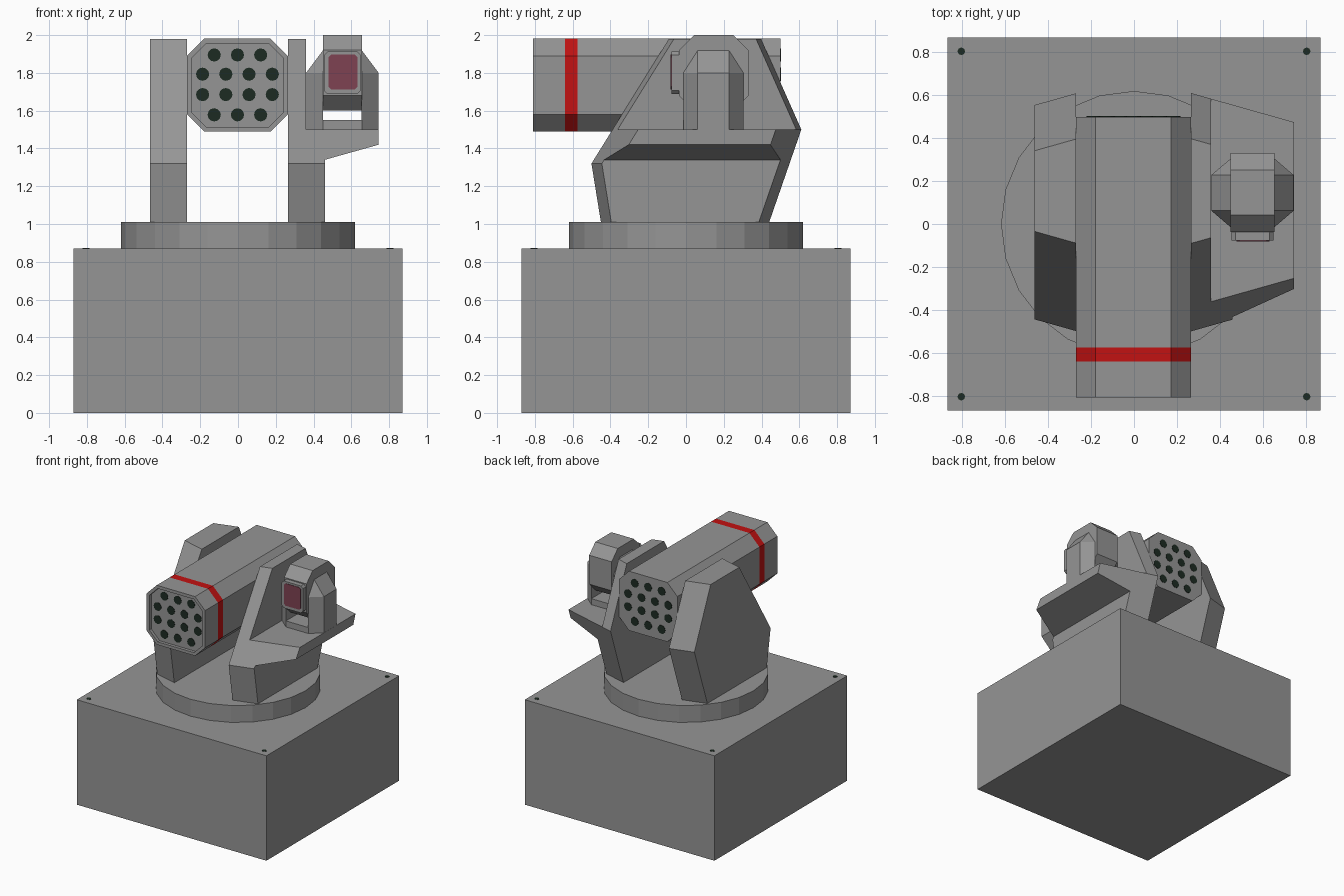
import bpy, bmesh, math
from mathutils import Vector, Matrix

if "Cube" in bpy.data.objects:
    bpy.data.objects.remove(bpy.data.objects["Cube"])


def material(name, rgb):
    m = bpy.data.materials.new(name)
    m.diffuse_color = (*rgb, 1)
    m.use_nodes = True
    m.node_tree.nodes["Principled BSDF"].inputs["Base Color"].default_value = m.diffuse_color
    return m


GREY = material("grey paint", (0.3, 0.3, 0.3))
RED = material("red stripe", (0.54, 0.006, 0.006))
DARK = material("dark green black", (0.012, 0.024, 0.016))
LENS = material("dusky pink glass", (0.21, 0.055, 0.085))


def finish(name, bm, *mats):
    bmesh.ops.recalc_face_normals(bm, faces=bm.faces)
    me = bpy.data.meshes.new(name)
    bm.to_mesh(me)
    bm.free()
    for m in mats:
        me.materials.append(m)
    ob = bpy.data.objects.new(name, me)
    bpy.context.collection.objects.link(ob)
    return ob


def hull(name, points, mat=GREY):
    """Convex solid round the points."""
    bm = bmesh.new()
    for p in points:
        bm.verts.new(p)
    bmesh.ops.convex_hull(bm, input=bm.verts[:])
    bmesh.ops.dissolve_limit(bm, angle_limit=0.01, verts=bm.verts[:], edges=bm.edges[:])
    return finish(name, bm, mat)


def box(name, x0, x1, y0, y1, z0, z1, mat=GREY):
    return hull(name, [(x, y, z) for x in (x0, x1) for y in (y0, y1) for z in (z0, z1)], mat)


def octagon(w, h, c):
    """Chamfered rectangle with half sizes w, h and chamfer c."""
    q = [(w, h - c), (w - c, h), (c - w, h), (-w, h - c)]
    return q + [(-a, -b) for a, b in q]


def discs(name, centres, radius, depth, rot, sides=12):
    """Thin painted spots."""
    bm = bmesh.new()
    for c in centres:
        bmesh.ops.create_cone(bm, cap_ends=True, segments=sides, radius1=radius, radius2=radius,
                              depth=depth, matrix=Matrix.Translation(c) @ rot)
    return finish(name, bm, DARK)


# Base block with corner bolts
box("base_block", -0.87, 0.87, -0.87, 0.87, 0, 0.87)
discs("base_bolts", [(x, y, 0.87) for x in (-0.805, 0.805) for y in (-0.805, 0.805)],
      0.018, 0.006, Matrix(), 8)

# Turntable
bm = bmesh.new()
bmesh.ops.create_cone(bm, cap_ends=True, segments=24, radius1=0.62, radius2=0.62, depth=0.14,
                      matrix=Matrix.Translation((0, 0, 0.94)))
finish("turntable", bm, GREY)


# Support arms: front outline cells, bounded by tapering front and rear slopes
def lerp_table(table, z):
    for (z0, v0), (z1, v1) in zip(table, table[1:]):
        if z <= z1 + 1e-6:
            return v0 + (v1 - v0) * (z - z0) / (z1 - z0)


FRONT = [(1.01, -0.45), (1.32, -0.5), (1.98, -0.09)]
REAR = [(1.01, 0.44), (1.5, 0.61), (1.98, 0.397)]


def arm(name, cells):
    bm = bmesh.new()
    pairs, count = {}, {}

    def pair(p):
        if p not in pairs:
            x, z = p
            t = 0.282 * (abs(x) - 0.267)
            pairs[p] = (bm.verts.new((x, lerp_table(FRONT, z) + t, z)),
                        bm.verts.new((x, lerp_table(REAR, z) - t, z)))
        return pairs[p]

    for cell in cells:
        for side in (0, 1):
            bm.faces.new([pair(p)[side] for p in cell])
        for e in zip(cell, cell[1:] + cell[:1]):
            count[frozenset(e)] = count.get(frozenset(e), 0) + 1
    for e, n in count.items():
        if n == 1:
            a, b = [pair(p) for p in e]
            bm.faces.new((a[0], b[0], b[1], a[1]))
    return finish(name, bm, GREY)


L0, L1, R0, R1, R2, R3 = -0.465, -0.27, 0.265, 0.36, 0.46, 0.745
arm("left_arm", [[(L0, a), (L1, a), (L1, b), (L0, b)]
                 for a, b in ((1.01, 1.32), (1.32, 1.5), (1.5, 1.98))])
arm("right_arm_with_shelf", [
    [(R0, 1.01), (R2, 1.01), (R2, 1.32), (R0, 1.32)],
    [(R0, 1.32), (R2, 1.32), (R2, 1.34), (R3, 1.42), (R3, 1.5), (R1, 1.5), (R0, 1.5)],
    [(R0, 1.5), (R1, 1.5), (R1, 1.98), (R0, 1.98)]])

# Octagonal launcher body with recessed front and a red band
CX, CZ = -0.003, 1.735
bm = bmesh.new()
rings = []
for y, inset in ((-0.785, 0.025), (-0.81, 0.025), (-0.81, 0), (-0.64, 0), (-0.575, 0), (0.5, 0)):
    rings.append([bm.verts.new((CX + a, y, CZ + b))
                  for a, b in octagon(0.268 - inset, 0.246 - inset, 0.092 - 0.586 * inset)])
for i, (p, q) in enumerate(zip(rings, rings[1:])):
    for k in range(8):
        f = bm.faces.new((p[k], p[(k + 1) % 8], q[(k + 1) % 8], q[k]))
        f.material_index = 1 if i == 3 else 0
bm.faces.new(rings[0])
bm.faces.new(rings[-1])
finish("launcher_body", bm, GREY, RED)

# Tube openings at both ends: rows of 3, 4, 4, 3
spots = [(CX + (k - (n - 1) / 2) * 0.123, z)
         for n, z in ((3, 1.895), (4, 1.793), (4, 1.685), (3, 1.578)) for k in range(n)]
turn = Matrix.Rotation(math.pi / 2, 4, 'X')
for name, y in (("front_openings", -0.785), ("rear_openings", 0.5)):
    discs(name, [(x, y, z) for x, z in spots], 0.035, 0.006, turn)

# Sensor yoke: foot and two chamfered ears
SX = 0.5525
box("sensor_foot", SX - 0.103, SX + 0.103, -0.015, 0.305, 1.5, 1.55)
inner = [(-0.015, 1.5), (-0.015, 1.8), (0.062, 1.92), (0.228, 1.92), (0.305, 1.8), (0.305, 1.5)]
outer = [(0.062, 1.5), (0.062, 1.8), (0.228, 1.8), (0.228, 1.5)]
for name, s in (("left_sensor_ear", -1), ("right_sensor_ear", 1)):
    hull(name, [(SX + s * 0.102, y, z) for y, z in inner] +
         [(SX + s * 0.192, y, z) for y, z in outer])

# Sensor head, bezel and glass
hull("sensor_head", [(SX + s * 0.103, 0.147 + a, 1.8 + b)
                     for s in (-1, 1) for a, b in octagon(0.185, 0.2, 0.08)])
hull("sensor_bezel", [(SX + a, y, 1.8 + b)
                      for y in (-0.078, -0.03) for a, b in octagon(0.097, 0.112, 0.018)])
hull("sensor_glass", [(SX + 0.003 + a, y, 1.805 + b)
                      for y in (-0.082, -0.076) for a, b in octagon(0.077, 0.092, 0.014)], LENS)
